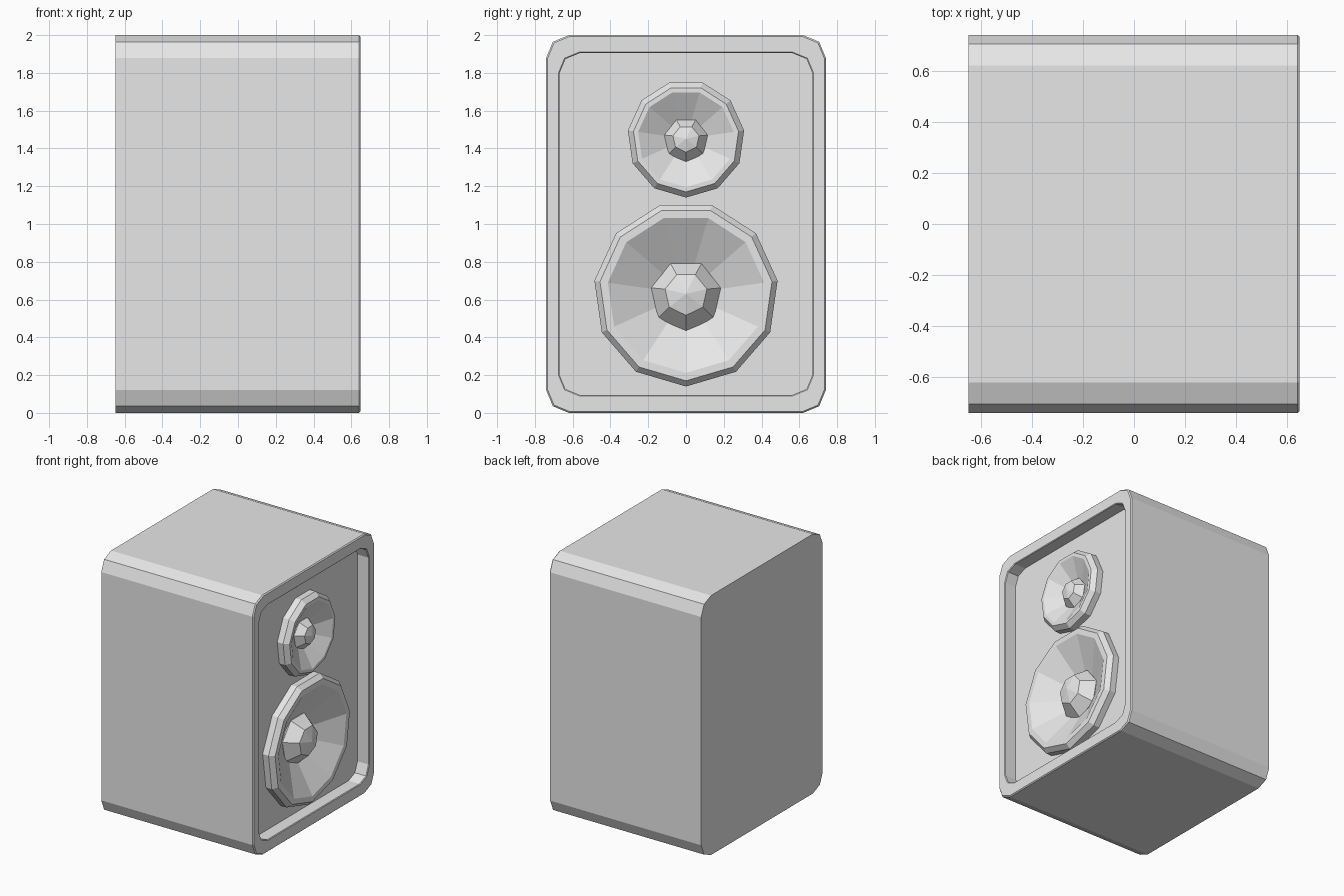
import bpy, bmesh
from math import sin, cos, pi

cube = bpy.data.objects.get("Cube")
if cube:
    bpy.data.objects.remove(cube, do_unlink=True)

grey = bpy.data.materials.new("light_grey")
grey.use_nodes = True
colour = (0.8, 0.8, 0.8, 1)
grey.diffuse_color = colour
grey.node_tree.nodes["Principled BSDF"].inputs["Base Color"].default_value = colour

MID_Z = 1.0
PANEL_X = 0.55


def finish(bm, name):
    mesh = bpy.data.meshes.new(name)
    bm.to_mesh(mesh)
    bm.free()
    mesh.materials.append(grey)
    obj = bpy.data.objects.new(name, mesh)
    bpy.context.collection.objects.link(obj)
    return obj


def rounded_rect(x, w, h, r):
    """Rectangle outline facing +x, each corner rounded with two segments."""
    pts = []
    for i, (sy, sz) in enumerate([(1, 1), (-1, 1), (-1, -1), (1, -1)]):
        for step in range(3):
            a = i * pi / 2 + step * pi / 4
            pts.append((x, sy * (w - r) + r * cos(a), MID_Z + sz * (h - r) + r * sin(a)))
    return pts


def circle(x, r, sides, z):
    """Polygon facing +x with one corner pointing straight down."""
    return [(x, r * sin(2 * pi * i / sides), z - r * cos(2 * pi * i / sides))
            for i in range(sides)]


def loft(name, loops, cap_start=False, tip=None):
    bm = bmesh.new()
    rings = [[bm.verts.new(p) for p in loop] for loop in loops]
    n = len(rings[0])
    for a, b in zip(rings, rings[1:]):
        for i in range(n):
            j = (i + 1) % n
            bm.faces.new((a[i], a[j], b[j], b[i]))
    if cap_start:
        bm.faces.new(rings[0][::-1])
    if tip:
        t = bm.verts.new(tip)
        for i in range(n):
            bm.faces.new((rings[-1][i], rings[-1][(i + 1) % n], t))
    return finish(bm, name)


# Cabinet shell with a raised rim around the recess
loft("cabinet", [
    rounded_rect(-0.648, 0.74, 1.0, 0.12),
    rounded_rect(0.64, 0.74, 1.0, 0.12),
    rounded_rect(0.648, 0.733, 0.993, 0.117),
    rounded_rect(0.648, 0.675, 0.91, 0.11),
    rounded_rect(0.643, 0.67, 0.905, 0.108),
    rounded_rect(PANEL_X, 0.67, 0.905, 0.108),
], cap_start=True)

# Drivers: height, ring radius, lip radius, mouth radius, dome radius
drivers = {
    "woofer": (0.63, 0.49, 0.46, 0.418, 0.189),
    "tweeter": (1.451, 0.311, 0.281, 0.256, 0.118),
}

# Recessed panel with an opening behind each driver
bm = bmesh.new()
outlines = [rounded_rect(PANEL_X, 0.67, 0.905, 0.108)]
outlines += [circle(PANEL_X, d[1], 11, d[0]) for d in drivers.values()]
for outline in outlines:
    vs = [bm.verts.new(p) for p in outline]
    for a, b in zip(vs, vs[1:] + vs[:1]):
        bm.edges.new((a, b))
bmesh.ops.triangle_fill(bm, edges=bm.edges[:], use_beauty=True, normal=(1, 0, 0))
bmesh.ops.dissolve_limit(bm, angle_limit=0.01, verts=bm.verts[:], edges=bm.edges[:])
finish(bm, "front_panel")

for name, (z, ring, lip, mouth, dome) in drivers.items():
    depth = 0.35 * mouth
    front = PANEL_X + 0.085
    # Raised surround and the cone sinking behind it
    loft(name + "_cone", [
        circle(PANEL_X, ring, 11, z),
        circle(PANEL_X + 0.05, ring, 11, z),
        circle(front, lip, 11, z),
        circle(front, mouth, 11, z),
        circle(front - depth, dome * 0.8, 11, z),
    ])
    # Faceted dust cap
    base = front - depth
    loft(name + "_dust_cap", [
        circle(base - 0.02, dome * 0.93, 7, z - 0.01 * dome / 0.189),
        circle(base + 0.1 * dome, dome, 7, z - 0.01 * dome / 0.189),
        circle(base + 0.6 * dome, dome * 0.6, 7, z),
    ], tip=(base + 0.75 * dome, 0, z))
